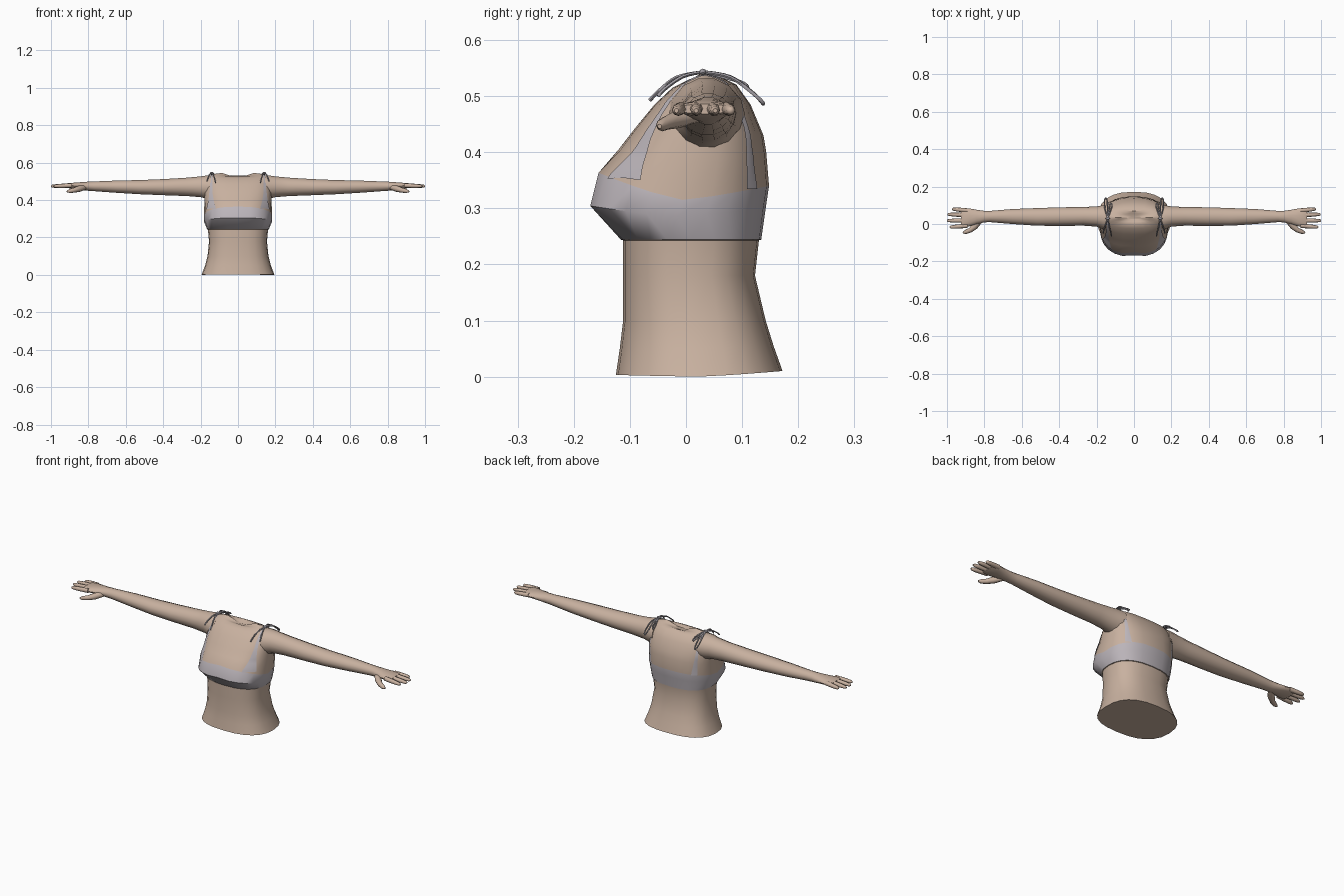
import bpy, bmesh, math
from mathutils import Vector
from mathutils.bvhtree import BVHTree


def material(name, rgb):
    m = bpy.data.materials.new(name)
    m.diffuse_color = (*rgb, 1)
    return m


SKIN = material("skin", (0.58, 0.44, 0.35))
CLOTH = material("pale_lilac_cloth", (0.50, 0.46, 0.49))
CORD = material("grey_cord", (0.36, 0.34, 0.37))


def loft(bm, rings, cloth_layers=()):
    """Join equal rings of points into a closed skin, capped at both ends."""
    loops = [[bm.verts.new(p) for p in ring] for ring in rings]
    n = len(loops[0])
    for k in range(len(loops) - 1):
        for i in range(n):
            j = (i + 1) % n
            f = bm.faces.new((loops[k][i], loops[k][j], loops[k + 1][j], loops[k + 1][i]))
            f.material_index = 1 if k in cloth_layers else 0
    bm.faces.new(loops[0][::-1])
    bm.faces.new(loops[-1])


def tube(bm, points, radii, sides=6):
    """Round tube through points."""
    pts = [Vector(p) for p in points]
    rings = []
    for k, p in enumerate(pts):
        d = (pts[min(k + 1, len(pts) - 1)] - pts[max(k - 1, 0)]).normalized()
        u = d.cross(Vector((0, 0, 1)))
        u = u.normalized() if u.length > 0.01 else Vector((0, 1, 0))
        v = u.cross(d)
        r = radii[k] if isinstance(radii, (list, tuple)) else radii
        rings.append([p + r * (u * math.cos(a) + v * math.sin(a))
                      for a in (2 * math.pi * i / sides for i in range(sides))])
    loft(bm, rings)


def smooth_path(points, steps=6):
    """Catmull-Rom resampling of a coarse path of any-size points."""
    out = []
    for k in range(len(points) - 1):
        a, b, c, d = (points[min(max(k + o, 0), len(points) - 1)] for o in (-1, 0, 1, 2))
        for s in range(steps):
            t = s / steps
            out.append([0.5 * (2 * q + (r - p) * t + (2 * p - 5 * q + 4 * r - w) * t * t
                               + (3 * q - p - 3 * r + w) * t ** 3)
                        for p, q, r, w in zip(a, b, c, d)])
    return out + [list(points[-1])]


def finish(bm, name, mats, mirror=False, closed=True, angle=40):
    if closed:
        bmesh.ops.recalc_face_normals(bm, faces=bm.faces[:])
    mesh = bpy.data.meshes.new(name)
    bm.to_mesh(mesh)
    bm.free()
    ob = bpy.data.objects.new(name, mesh)
    bpy.context.collection.objects.link(ob)
    for m in mats:
        mesh.materials.append(m)
    bpy.ops.object.select_all(action='DESELECT')
    ob.select_set(True)
    bpy.context.view_layer.objects.active = ob
    bpy.ops.object.shade_smooth_by_angle(angle=math.radians(angle))
    if mirror:
        mod = ob.modifiers.new("mirror", 'MIRROR')
        mod.use_mirror_merge = False
    return ob


# Torso rings: z front, z side, z back, half width, y front, y back
TORSO = [
    (0.003, 0.0, 0.010, 0.195, -0.125, 0.172),
    (0.05, 0.05, 0.055, 0.176, -0.118, 0.156),
    (0.10, 0.10, 0.10, 0.163, -0.112, 0.142),
    (0.18, 0.18, 0.18, 0.155, -0.112, 0.123),
    (0.243, 0.243, 0.243, 0.161, -0.112, 0.130),
    (0.244, 0.244, 0.244, 0.165, -0.116, 0.134),
    (0.305, 0.285, 0.30, 0.182, -0.175, 0.142),
    (0.365, 0.315, 0.34, 0.182, -0.160, 0.148),
    (0.405, 0.38, 0.40, 0.180, -0.120, 0.143),
    (0.44, 0.44, 0.43, 0.180, -0.093, 0.138),
    (0.485, 0.49, 0.485, 0.175, -0.056, 0.115),
    (0.515, 0.525, 0.52, 0.160, -0.024, 0.090),
    (0.527, 0.540, 0.53, 0.125, 0.000, 0.070),
    (0.525, 0.545, 0.525, 0.085, 0.012, 0.055),
    (0.519, 0.530, 0.519, 0.040, 0.025, 0.043),
]


def torso_ring(zf, zs, zb, hw, yf, yb, sides=24):
    ring = []
    for i in range(sides):
        a = 2 * math.pi * i / sides
        c, s = math.cos(a), math.sin(a)
        x = hw * math.copysign(abs(c) ** 0.8, c)
        q = math.copysign(abs(s) ** 0.8, s)
        y = (yf + yb) / 2 + q * (yb - yf) / 2
        if yf < -0.15 and s < -0.99:      # shallow cleft between the cups
            y += 0.008
        z = zs + abs(s) * ((zf if s < 0 else zb) - zs)
        ring.append((x, y, z))
    return ring


bm = bmesh.new()
loft(bm, [torso_ring(*r) for r in TORSO], cloth_layers=(5, 6))
bmesh.ops.recalc_face_normals(bm, faces=bm.faces[:])
surface = BVHTree.FromBMesh(bm)
finish(bm, "torso", [SKIN, CLOTH])

# Arm and palm rings: x, y low, y high, z low, z high
ARM = [
    (0.13, -0.035, 0.105, 0.405, 0.530),
    (0.165, -0.028, 0.100, 0.405, 0.533),
    (0.20, -0.014, 0.094, 0.414, 0.528),
    (0.27, -0.009, 0.091, 0.420, 0.521),
    (0.40, -0.010, 0.089, 0.425, 0.513),
    (0.52, -0.009, 0.085, 0.430, 0.508),
    (0.65, 0.000, 0.080, 0.438, 0.505),
    (0.77, 0.010, 0.070, 0.447, 0.500),
    (0.80, 0.009, 0.070, 0.449, 0.499),
    (0.84, 0.000, 0.076, 0.454, 0.496),
    (0.88, -0.012, 0.083, 0.460, 0.493),
    (0.915, -0.020, 0.084, 0.464, 0.490),
    (0.925, -0.015, 0.080, 0.468, 0.486),
]
bm = bmesh.new()
rings = []
for x, y0, y1, z0, z1 in ARM:
    rings.append([(x, (y0 + y1) / 2 + (y1 - y0) / 2 * math.cos(a),
                   (z0 + z1) / 2 + (z1 - z0) / 2 * math.sin(a))
                  for a in (2 * math.pi * i / 14 for i in range(14))])
loft(bm, rings)
finish(bm, "arm", [SKIN], mirror=True)

# Fingers: base y, tip x, tip y
bm = bmesh.new()
for yb, xt, yt in ((-0.009, 0.985, -0.017), (0.019, 1.0, 0.018),
                   (0.047, 0.998, 0.052), (0.072, 0.972, 0.080)):
    path = [Vector((0.89, yb, 0.478)).lerp(Vector((xt, yt, 0.474)), t)
            for t in (0, 0.4, 0.7, 0.93, 1)]
    tube(bm, path, (0.012, 0.0115, 0.0105, 0.008, 0.004), 8)
# Thumb
tube(bm, [(0.82, 0.022, 0.468), (0.85, -0.012, 0.460), (0.875, -0.033, 0.453),
          (0.90, -0.043, 0.448), (0.915, -0.047, 0.446)],
     (0.014, 0.017, 0.013, 0.011, 0.004), 8)
finish(bm, "fingers", [SKIN], mirror=True, angle=60)

# Shoulder strap laid on the torso: x, y, z, width
STRAP = [
    (0.140, -0.105, 0.350, 0.075), (0.146, -0.085, 0.400, 0.040),
    (0.146, -0.060, 0.450, 0.020), (0.143, -0.020, 0.510, 0.014),
    (0.140, 0.030, 0.540, 0.012), (0.140, 0.080, 0.515, 0.012),
    (0.141, 0.112, 0.430, 0.016), (0.138, 0.125, 0.335, 0.035),
]
bm = bmesh.new()
rows = []
for x, y, z, w in smooth_path(STRAP):
    # widen along the torso's curve: sideways and away from its middle
    side = Vector((1, 0.8 if y < 0.03 else -0.8, 0)).normalized()
    row = []
    for t in (-0.5, 0, 0.5):
        loc, nor, _, _ = surface.find_nearest(Vector((x, y, z)) + side * w * t)
        row.append(bm.verts.new(loc + nor * 0.004))
    rows.append(row)
for a, b in zip(rows, rows[1:]):
    for i in (0, 1):
        bm.faces.new((a[i], a[i + 1], b[i + 1], b[i]))
finish(bm, "strap", [CLOTH], mirror=True, closed=False, angle=60)

# Tied bow: two loose ends in front, two loops behind, and a knot
KNOT = (0.140, 0.030, 0.543)
CORDS = [
    [KNOT, (0.132, -0.015, 0.534), (0.124, -0.045, 0.512), (0.120, -0.065, 0.492)],
    [KNOT, (0.152, -0.005, 0.535), (0.162, -0.035, 0.515), (0.166, -0.050, 0.500)],
    [KNOT, (0.142, 0.080, 0.534), (0.143, 0.120, 0.505), (0.150, 0.138, 0.486),
     (0.158, 0.125, 0.500), (0.155, 0.080, 0.533), KNOT],
    [KNOT, (0.128, 0.065, 0.538), (0.118, 0.095, 0.525), (0.120, 0.110, 0.515),
     (0.130, 0.095, 0.526), KNOT],
]
bm = bmesh.new()
for c in CORDS:
    tube(bm, smooth_path(c, 4), 0.0035, 6)
tube(bm, [(0.130, 0.030, 0.541), (0.135, 0.030, 0.543), (0.145, 0.030, 0.543),
          (0.150, 0.030, 0.540)], (0.003, 0.006, 0.006, 0.003), 8)
finish(bm, "bow_ties", [CORD], mirror=True, angle=60)
